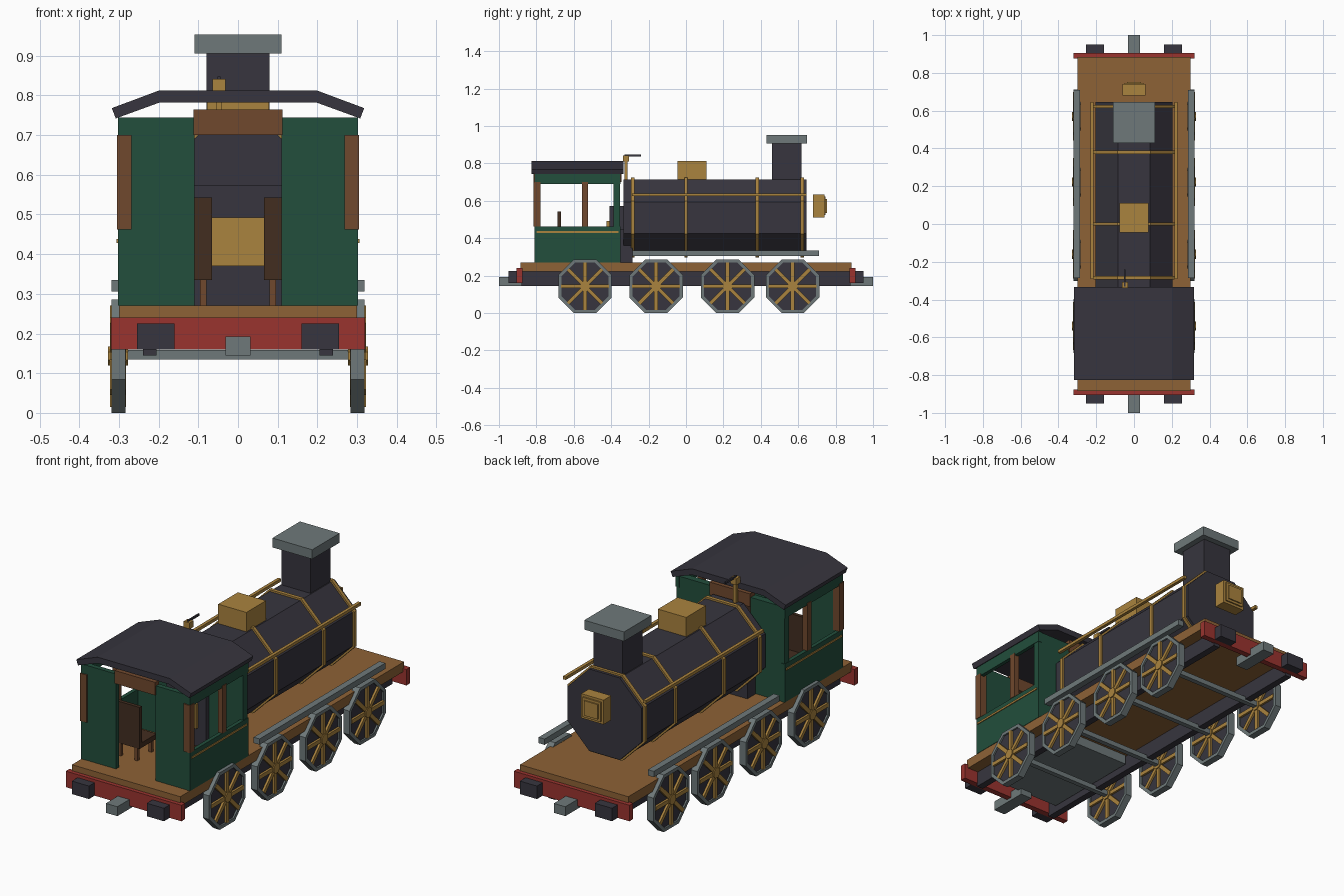
import bpy, bmesh, math
from mathutils import Matrix, Vector

if "Cube" in bpy.data.objects:
    bpy.data.objects.remove(bpy.data.objects["Cube"])


def material(name, rgb):
    lin = [((c / 255 + 0.055) / 1.055) ** 2.4 for c in rgb] + [1]
    m = bpy.data.materials.new(name)
    m.use_nodes = True
    m.diffuse_color = lin
    m.node_tree.nodes["Principled BSDF"].inputs["Base Color"].default_value = lin
    return m


IRON = material("dark iron", (55, 53, 62))
STEEL = material("grey steel", (110, 121, 122))
BRASS = material("brass", (170, 131, 62))
GREEN = material("cab green", (34, 78, 60))
RED = material("beam red", (154, 52, 47))
DECK = material("deck wood", (141, 98, 54))
WOOD = material("post wood", (112, 72, 45))
SEAT = material("seat wood", (66, 45, 32))


def finish(name, mat, bm):
    bmesh.ops.recalc_face_normals(bm, faces=bm.faces)
    mesh = bpy.data.meshes.new(name)
    bm.to_mesh(mesh)
    bm.free()
    mesh.materials.append(mat)
    ob = bpy.data.objects.new(name, mesh)
    bpy.context.collection.objects.link(ob)
    return ob


def add_box(bm, x, y, z, turn=Matrix()):
    lo, hi = Vector((x[0], y[0], z[0])), Vector((x[1], y[1], z[1]))
    m = turn @ Matrix.Translation((lo + hi) / 2) @ Matrix.Diagonal((*(hi - lo), 1))
    bmesh.ops.create_cube(bm, size=1, matrix=m)


def box(name, mat, x, y, z):
    bm = bmesh.new()
    add_box(bm, x, y, z)
    return finish(name, mat, bm)


def pair(name, mat, x, y, z):
    box("left_" + name, mat, x, y, z)
    box("right_" + name, mat, (-x[1], -x[0]), y, z)


def octagon(apothem):
    r = apothem / math.cos(math.pi / 8)
    return [(r * math.cos((k + .5) * math.pi / 4), r * math.sin((k + .5) * math.pi / 4))
            for k in range(8)]


def place(axis, a, u, v):
    return (a, u, v) if axis == "x" else (u, a, v)


def prism(name, mat, pts, axis, a, b, at=(0, 0)):
    bm = bmesh.new()
    ends = [[bm.verts.new(place(axis, e, u + at[0], v + at[1])) for u, v in pts]
            for e in (a, b)]
    for loop in ends:
        bm.faces.new(loop)
    n = len(pts)
    for i in range(n):
        j = (i + 1) % n
        bm.faces.new((ends[0][i], ends[0][j], ends[1][j], ends[1][i]))
    return finish(name, mat, bm)


def ring(name, mat, outer, inner, axis, a, b, at):
    bm = bmesh.new()
    loops = [[bm.verts.new(place(axis, e, u + at[0], v + at[1])) for u, v in octagon(r)]
             for r, e in ((outer, a), (outer, b), (inner, b), (inner, a))]
    for k in range(4):
        p, q = loops[k], loops[(k + 1) % 4]
        for i in range(8):
            j = (i + 1) % 8
            bm.faces.new((p[i], p[j], q[j], q[i]))
    return finish(name, mat, bm)


# Underframe and deck
box("deck", DECK, (-.30, .30), (-.885, .885), (.222, .27))
pair("frame_rail", IRON, (.205, .24), (-.88, .88), (.145, .222))
box("ash_pan", STEEL, (-.2, .2), (-.82, -.3), (.175, .222))

# Buffer beams, buffers and couplers at both ends
for end, s in (("front", -1), ("back", 1)):
    def span(a, b):
        return tuple(sorted((s * a, s * b)))
    box(end + "_beam", RED, (-.32, .32), span(.875, .905), (.16, .24))
    pair(end + "_buffer", IRON, (.16, .255), span(.905, .95), (.16, .225))
    box(end + "_coupler", STEEL, (-.032, .032), span(.8, 1), (.145, .192))

# Wheels with rim, web, spokes, hub and axle
for n, y in enumerate((-.54, -.16, .222, .57), 1):
    box(f"axle_{n}", STEEL, (-.29, .29), (y - .0125, y + .0125), (.134, .159))
    for side, s in (("left", 1), ("right", -1)):
        tag = f"{side}_wheel_{n}_"
        c = (y, .143)
        ring(tag + "rim", STEEL, .143, .126, "x", s * .284, s * .319, c)
        prism(tag + "web", IRON, octagon(.128), "x", s * .292, s * .311, c)
        prism(tag + "hub", BRASS, octagon(.024), "x", s * .277, s * .327, c)
        bm = bmesh.new()
        for k in range(4):
            turn = Matrix.Translation((s * .302, *c)) @ Matrix.Rotation(k * math.pi / 4, 4, "X")
            add_box(bm, (-.02, .02), (-.128, .128), (-.01, .01), turn)
        finish(tag + "spokes", BRASS, bm)

# Boiler with bands, handrails and side bars
AXIS = (0, .51)
prism("boiler", IRON, octagon(.205), "y", -.335, .645, AXIS)
for n, y in enumerate((-.285, 0, .38, .622), 1):
    ring(f"boiler_band_{n}", BRASS, .214, .2, "y", y - .009, y + .009, AXIS)
pair("handrail", BRASS, (.214, .23), (-.29, .645), (.625, .64))
pair("side_bar", STEEL, (.286, .319), (-.285, .71), (.306, .335))
box("firebox", IRON, (-.14, .14), (-.35, -.285), (.27, .45))
box("backhead", IRON, (-.11, .11), (-.41, -.33), (.27, .573))
box("fire_door", BRASS, (-.065, .065), (-.425, -.41), (.37, .493))

# Chimney, dome, lamp and whistle
box("chimney", IRON, (-.08, .08), (.46, .617), (.69, .906))
box("chimney_cap", STEEL, (-.11, .11), (.43, .647), (.906, .953))
box("dome", BRASS, (-.078, .078), (-.045, .11), (.69, .812))
box("lamp_body", BRASS, (-.062, .062), (.68, .74), (.512, .634))
box("lamp_bezel", BRASS, (-.05, .05), (.74, .747), (.524, .622))
box("lamp_glass", BRASS, (-.038, .038), (.747, .753), (.536, .61))
box("whistle_stem", BRASS, (-.056, -.04), (-.33, -.314), (.7, .81))
box("whistle_head", BRASS, (-.064, -.032), (-.338, -.306), (.81, .842))
box("whistle_lever", IRON, (-.052, -.044), (-.33, -.24), (.838, .848))

# Cab walls, posts and trim
pair("cab_side", GREEN, (.283, .302), (-.81, -.35), (.27, .462))
pair("cab_top_rail", GREEN, (.283, .302), (-.81, -.35), (.69, .745))
pair("cab_front_panel", GREEN, (.11, .29), (-.808, -.783), (.27, .745))
pair("cab_back_panel", GREEN, (.11, .3), (-.387, -.352), (.27, .745))
pair("corner_post", WOOD, (.268, .305), (-.815, -.778), (.462, .70))
pair("window_post", WOOD, (.278, .305), (-.557, -.525), (.462, .70))
pair("cab_trim", BRASS, (.302, .306), (-.80, -.36), (.428, .438))
box("front_lintel", WOOD, (-.112, .112), (-.815, -.783), (.70, .765))
box("back_lintel", WOOD, (-.112, .112), (-.387, -.345), (.70, .765))

# Roof with sloped eaves
half = [(.2, .812), (.318, .768), (.308, .742), (.198, .782)]
prism("cab_roof", IRON, half + [(-x, z) for x, z in reversed(half)], "y", -.825, -.333)

# Seats
pair("seat_back", SEAT, (.065, .2), (-.686, -.668), (.335, .543))
pair("seat_pan", SEAT, (.065, .2), (-.668, -.55), (.335, .36))
for n, y in enumerate((-.682, -.57), 1):
    pair(f"seat_leg_inner_{n}", WOOD, (.08, .096), (y, y + .016), (.27, .335))
    pair(f"seat_leg_outer_{n}", WOOD, (.17, .186), (y, y + .016), (.27, .335))
